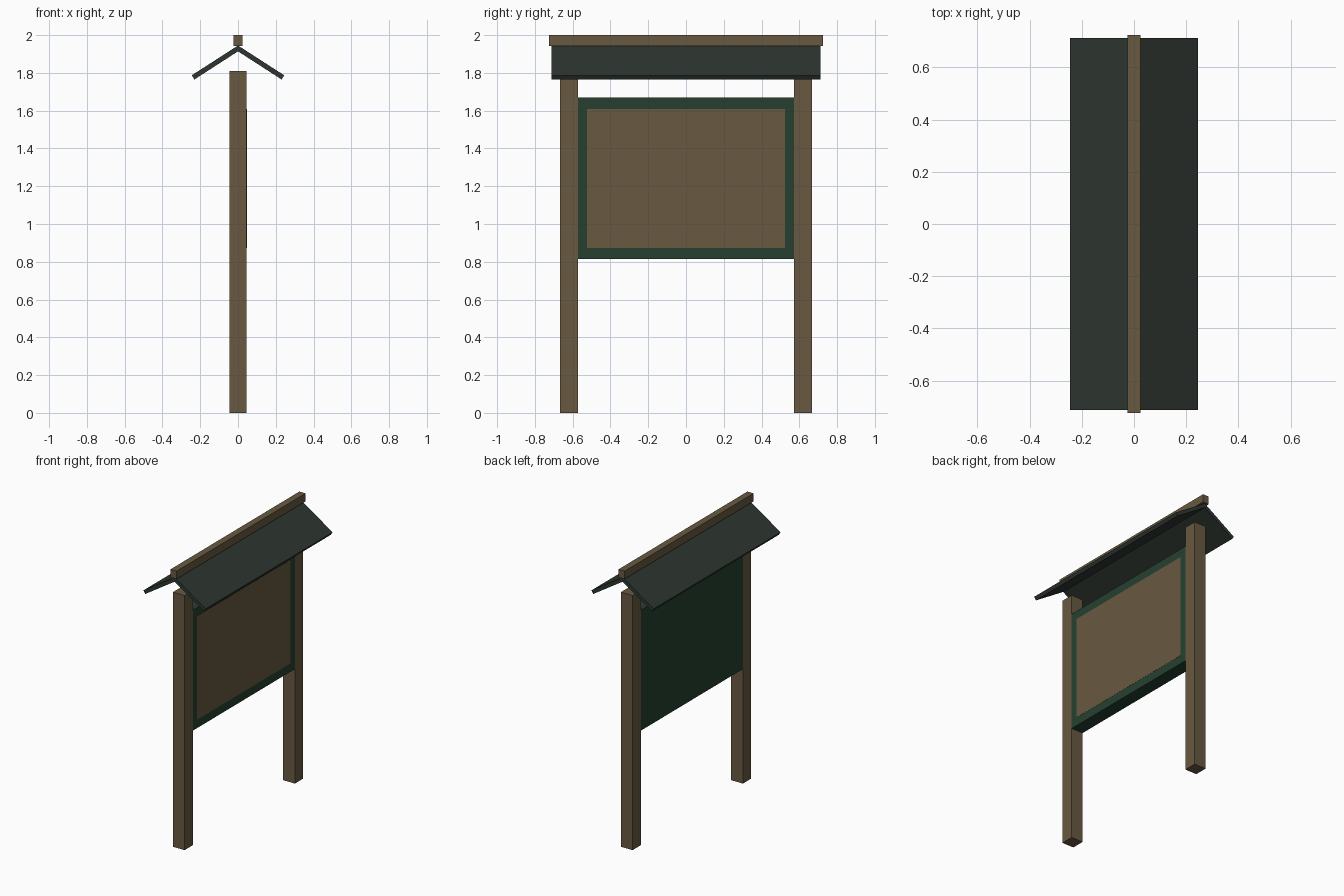
import bpy
import bmesh

old = bpy.data.objects.get("Cube")
if old:
    bpy.data.objects.remove(old, do_unlink=True)


def material(name, rgb):
    mat = bpy.data.materials.new(name)
    mat.use_nodes = True
    mat.diffuse_color = (*rgb, 1)
    mat.node_tree.nodes["Principled BSDF"].inputs["Base Color"].default_value = (*rgb, 1)
    return mat


wood = material("brown wood", (0.138, 0.100, 0.054))
green = material("dark green paint", (0.019, 0.051, 0.030))
slate = material("grey green roofing", (0.027, 0.037, 0.030))


def prism(name, profile, y0, y1, mat):
    """Extrude an x-z profile along y."""
    bm = bmesh.new()
    face = bm.faces.new([bm.verts.new((x, y0, z)) for x, z in profile])
    grown = bmesh.ops.extrude_face_region(bm, geom=[face])
    verts = [v for v in grown["geom"] if isinstance(v, bmesh.types.BMVert)]
    bmesh.ops.translate(bm, verts=verts, vec=(0, y1 - y0, 0))
    bmesh.ops.recalc_face_normals(bm, faces=bm.faces)
    mesh = bpy.data.meshes.new(name)
    bm.to_mesh(mesh)
    bm.free()
    mesh.materials.append(mat)
    obj = bpy.data.objects.new(name, mesh)
    bpy.context.collection.objects.link(obj)
    return obj


def box(name, x, y, z, mat):
    profile = [(x[0], z[0]), (x[1], z[0]), (x[1], z[1]), (x[0], z[1])]
    return prism(name, profile, y[0], y[1], mat)


HALF = 0.046    # half thickness of posts and board
INNER = 0.573   # inner face of the posts
OUTER = 0.666

# Posts
box("front_post", (-HALF, HALF), (-OUTER, -INNER), (0, 1.81), wood)
box("back_post", (-HALF, HALF), (INNER, OUTER), (0, 1.81), wood)

# Notice board with a pinning panel on one side
box("notice_board", (-HALF, HALF), (-INNER, INNER), (0.814, 1.67), green)
box("pinning_panel", (HALF - 0.004, HALF + 0.001), (-0.525, 0.525), (0.874, 1.61), wood)

# Two sloping roof slabs meeting at the ridge
for side, name in ((1, "left_roof_slab"), (-1, "right_roof_slab")):
    slope = [(0, 1.945), (0.245, 1.787), (0.231, 1.765), (0, 1.914)]
    prism(name, [(side * x, z) for x, z in slope], -0.713, 0.713, slate)

# Ridge beam
box("ridge_beam", (-0.024, 0.024), (-0.724, 0.724), (1.943, 2.0), wood)
